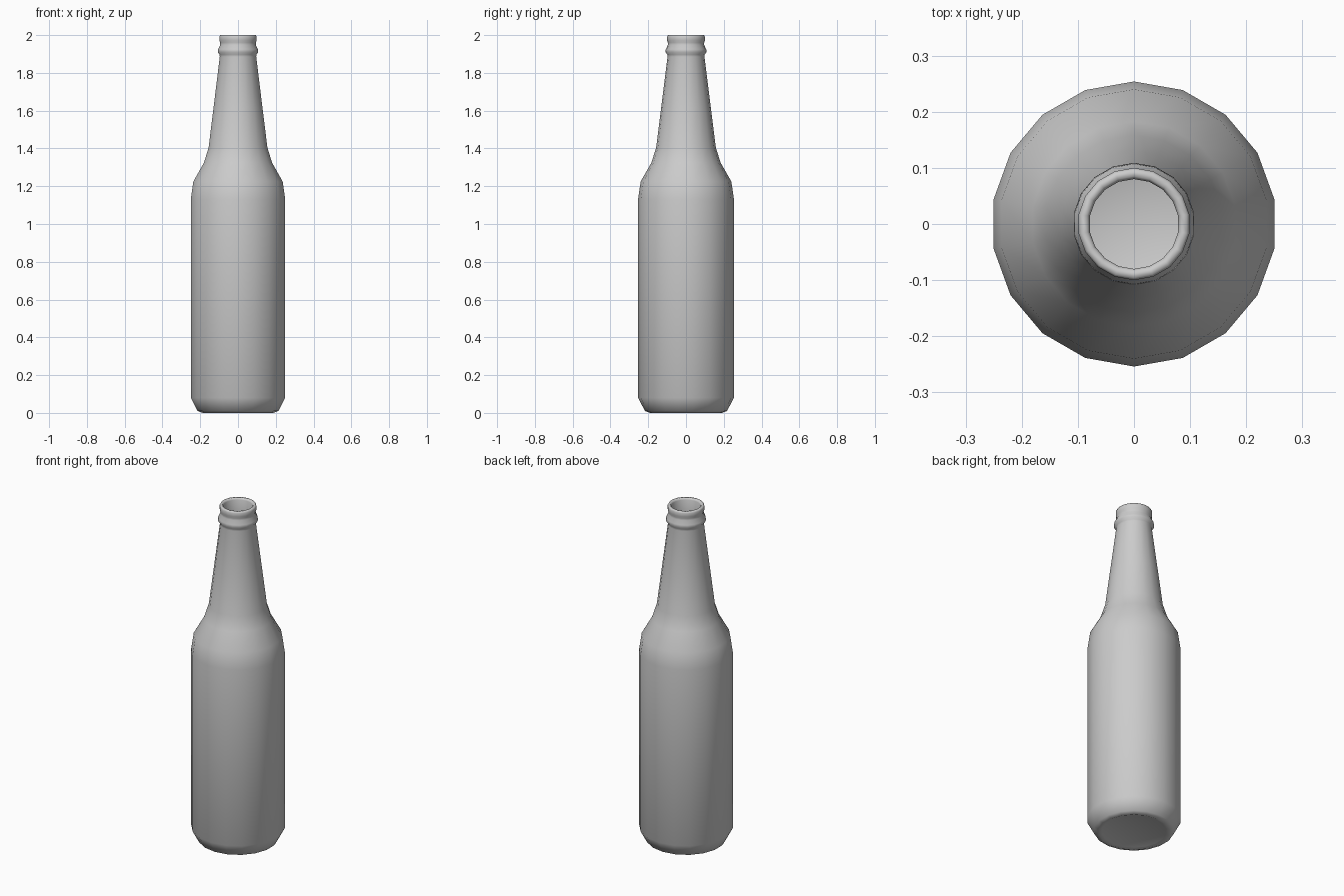
import bpy, bmesh, math

if "Cube" in bpy.data.objects:
    bpy.data.objects.remove(bpy.data.objects["Cube"])

SIDES = 18


def lathe(name, profile):
    """Spin an (r, z) profile around z; points with r = 0 become poles."""
    bm = bmesh.new()
    rings = []
    for r, z in profile:
        if r == 0:
            rings.append([bm.verts.new((0, 0, z))] * SIDES)
            continue
        ring = []
        for i in range(SIDES):
            a = math.pi / 2 + i * math.tau / SIDES
            ring.append(bm.verts.new((r * math.cos(a), r * math.sin(a), z)))
        rings.append(ring)
    for low, high in zip(rings, rings[1:]):
        for i in range(SIDES):
            j = (i + 1) % SIDES
            corners = [low[i], low[j], high[j], high[i]]
            bm.faces.new(list(dict.fromkeys(corners)))
    bmesh.ops.recalc_face_normals(bm, faces=bm.faces)
    mesh = bpy.data.meshes.new(name)
    bm.to_mesh(mesh)
    bm.free()
    obj = bpy.data.objects.new(name, mesh)
    bpy.context.collection.objects.link(obj)
    bpy.ops.object.select_all(action='DESELECT')
    obj.select_set(True)
    bpy.context.view_layer.objects.active = obj
    bpy.ops.object.shade_smooth_by_angle(angle=math.radians(65))
    return obj


# Outside: base, body, shoulder, neck, collar ring and lip
outside = [
    (0, 0.008), (0.175, 0.006), (0.19, 0), (0.217, 0.01), (0.254, 0.08),
    (0.254, 1.13), (0.24, 1.225), (0.183, 1.325), (0.158, 1.405),
    (0.131, 1.62), (0.098, 1.885), (0.099, 1.897), (0.109, 1.91),
    (0.107, 1.925), (0.096, 1.948), (0.096, 1.96), (0.1, 1.972),
    (0.1, 1.992), (0.096, 2.0),
]
# Inside: mouth, neck wall, body wall and floor
inside = [
    (0.085, 2.0), (0.08, 1.99), (0.08, 1.88), (0.14, 1.405),
    (0.166, 1.32), (0.224, 1.22), (0.238, 1.13), (0.238, 0.08),
    (0.205, 0.022), (0, 0.02),
]
lathe("bottle", outside + inside)
